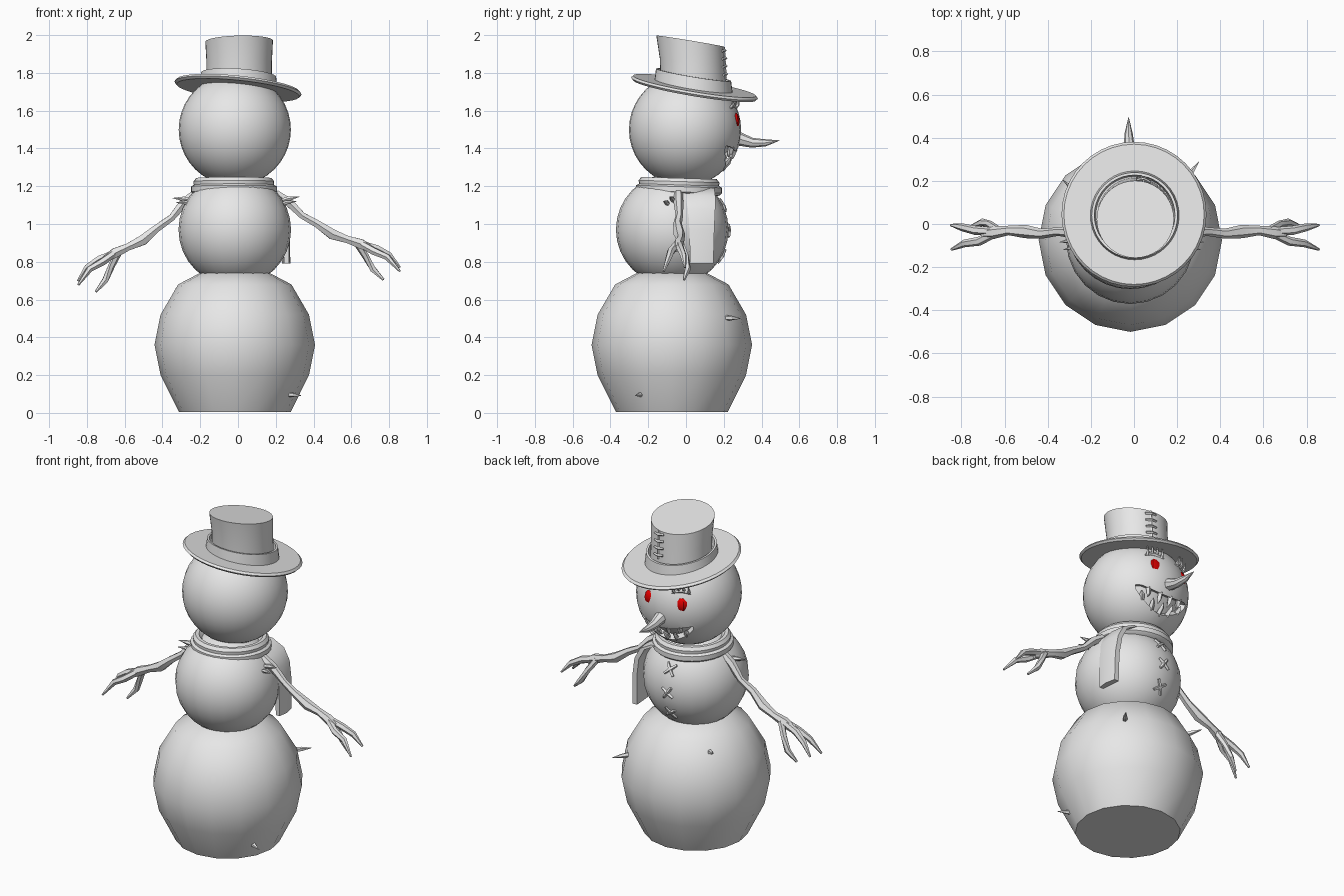
import bpy, bmesh, math
from mathutils import Vector as V

if "Cube" in bpy.data.objects:
    bpy.data.objects.remove(bpy.data.objects["Cube"])


def material(name, col):
    m = bpy.data.materials.new(name)
    m.diffuse_color = (*col, 1)
    m.use_nodes = True
    m.node_tree.nodes["Principled BSDF"].inputs["Base Color"].default_value = m.diffuse_color
    return m


GREY = material("snow_grey", (0.8, 0.8, 0.8))
RED = material("eye_red", (0.9, 0.0, 0.0))


def finish(name, bm, mat=GREY):
    bmesh.ops.recalc_face_normals(bm, faces=bm.faces)
    me = bpy.data.meshes.new(name)
    bm.to_mesh(me)
    bm.free()
    me.materials.append(mat)
    ob = bpy.data.objects.new(name, me)
    bpy.context.collection.objects.link(ob)
    return ob


def smooth(ob):
    bpy.ops.object.select_all(action='DESELECT')
    ob.select_set(True)
    bpy.context.view_layer.objects.active = ob
    bpy.ops.object.shade_smooth_by_angle(angle=math.radians(35))


def add_loft(bm, rings, cap=True):
    vs = [[bm.verts.new(p) for p in r] for r in rings]
    n = len(vs[0])
    for a, b in zip(vs, vs[1:]):
        for i in range(n):
            j = (i + 1) % n
            bm.faces.new((a[i], a[j], b[j], b[i]))
    if cap:
        bm.faces.new(vs[0])
        bm.faces.new(vs[-1])


def ring(c, r, n=32, sx=0, sy=0):
    """Horizontal circle, optionally sloped in x and y."""
    out = []
    for i in range(n):
        a = 2 * math.pi * i / n
        x, y = r * math.cos(a), r * math.sin(a)
        out.append(V(c) + V((x, y, x * sx + y * sy)))
    return out


def loft(name, rings, cap=True):
    bm = bmesh.new()
    add_loft(bm, rings, cap)
    ob = finish(name, bm)
    smooth(ob)
    return ob


def add_tube(bm, pts, radii, n=6):
    pts = [V(p) for p in pts]
    rings = []
    for i, p in enumerate(pts):
        t = pts[min(i + 1, len(pts) - 1)] - pts[max(i - 1, 0)]
        q = t.to_track_quat('Z', 'Y')
        rings.append([p + q @ V((radii[i] * math.cos(2 * math.pi * k / n),
                                 radii[i] * math.sin(2 * math.pi * k / n), 0)) for k in range(n)])
    add_loft(bm, rings)


def ball(name, c, r, seg, rows, mat=GREY, scale=(1, 1, 1)):
    bm = bmesh.new()
    bmesh.ops.create_uvsphere(bm, u_segments=seg, v_segments=rows, radius=r)
    bmesh.ops.scale(bm, vec=scale, verts=bm.verts)
    bmesh.ops.translate(bm, vec=c, verts=bm.verts)
    ob = finish(name, bm, mat)
    smooth(ob)
    return ob


# Snow balls: flattened low-poly base, torso, head
BX = -0.017
base = [(0.296, 0.005), (0.393, 0.2), (0.425, 0.36), (0.393, 0.52), (0.30, 0.68), (0.163, 0.752)]
loft("bottom_ball", [ring((BX, -0.075, z), r, 16) for r, z in base])
TORSO = V((BX, -0.073, 0.97))
ball("middle_ball", TORSO, 0.298, 24, 16)
HEAD = V((BX, -0.005, 1.5))
HR = 0.297
head = ball("head", HEAD, HR, 32, 20)


def on_head(phi, z, r=HR):
    """Point over the face: phi in degrees away from +y, z at the head surface."""
    dz = z - HEAD.z
    h = math.sqrt(HR * HR - dz * dz)
    p = math.radians(phi)
    return HEAD + V((h * math.sin(p), h * math.cos(p), dz)) * (r / HR)


# Mouth: grin carved into the head, with jagged teeth
def grin(phi):
    t = phi / 40
    return 1.335 + 0.065 * t * t, 0.012 + 0.034 * math.sqrt(max(0, 1 - t * t))


bm = bmesh.new()
sections = []
for k in range(13):
    phi = -40 + 80 * k / 12
    z, h = grin(phi)
    sections.append([on_head(phi, z - h, 0.262), on_head(phi, z + h, 0.262),
                     on_head(phi, z + h, 0.34), on_head(phi, z - h, 0.34)])
add_loft(bm, sections)
cutter = finish("mouth_cutter", bm)
mod = head.modifiers.new("mouth", 'BOOLEAN')
mod.operation, mod.solver, mod.object = 'DIFFERENCE', 'EXACT', cutter
bpy.context.view_layer.objects.active = head
bpy.ops.object.modifier_apply(modifier="mouth")
bpy.data.objects.remove(cutter)
smooth(head)

bm = bmesh.new()
for k in range(9):
    phi = -32 + 8 * k
    z, h = grin(phi)
    s = 1 if k % 2 else -1
    add_tube(bm, [on_head(phi, z + s * (h + 0.008), 0.283), on_head(phi, z + s * h * 0.3, 0.288),
                  on_head(phi + 1, z - s * h * 0.2, 0.292)], [0.017, 0.013, 0.001], 4)
finish("teeth", bm)

# Eyes and spiky brows
for side, phi in (("right", 17), ("left", -26)):
    c = on_head(phi, 1.55, 0.272)
    ball(side + "_eye", c, 0.046, 8, 6, RED, (0.95, 0.72, 1.05))
    bm = bmesh.new()
    for k in range(4):
        a = phi - 9 + 6 * k
        z = 1.615 + 0.012 * (1 if k in (1, 2) else 0)
        add_tube(bm, [on_head(a, z, 0.285), on_head(a, z + 0.01, 0.312),
                      on_head(a + 1, z + 0.035, 0.335)], [0.011, 0.008, 0.001], 5)
    add_tube(bm, [on_head(phi - 12, 1.613), on_head(phi, 1.628), on_head(phi + 12, 1.613)],
             [0.004, 0.011, 0.004], 5)
    finish(side + "_brow", bm)

# Crooked carrot nose
bm = bmesh.new()
add_tube(bm, [(-0.022, 0.24, 1.46), (-0.022, 0.29, 1.448), (-0.022, 0.35, 1.43),
              (-0.025, 0.42, 1.43), (-0.025, 0.495, 1.442)], [0.043, 0.035, 0.026, 0.019, 0.001], 8)
smooth(finish("nose", bm))

# Tilted top hat: brim, band, crown
HS = -0.165
loft("hat_brim", [ring((0, 0.045, 1.708), 0.325, 40, -0.1, HS), ring((0, 0.045, 1.72), 0.336, 40, -0.1, HS),
                  ring((0, 0.045, 1.732), 0.325, 40, -0.1, HS)])
loft("hat_band", [ring((0.003, 0.04, 1.725), 0.207, 40, -0.09, HS), ring((0.003, 0.04, 1.79), 0.199, 40, -0.06, HS),
                  ring((0.003, 0.04, 1.79), 0.187, 40, -0.06, HS), ring((0.003, 0.04, 1.74), 0.18, 40, -0.09, HS)], False)
loft("hat_crown", [ring((0.006, 0.04, 1.725), 0.174, 40, -0.09, HS), ring((0.006, 0.034, 1.85), 0.173, 40, -0.03, HS),
                   ring((0.006, 0.022, 1.968), 0.179, 40, 0.02, HS)])

# Hat seam with staples
bm = bmesh.new()
lo, hi = V((0.045, 0.21, 1.77)), V((0.045, 0.2, 1.938))
add_tube(bm, [lo, hi], [0.006, 0.006], 4)
for k in range(4):
    p = lo.lerp(hi, 0.14 + 0.25 * k)
    add_tube(bm, [p + V((-0.034, 0.002, 0.004)), p + V((0, 0.007, 0)), p + V((0.032, -0.010, -0.004))],
             [0.007, 0.008, 0.007], 4)
finish("hat_stitches", bm)

# Scarf ring and hanging tail
prof = [(0.17, 1.14), (0.215, 1.158), (0.228, 1.17), (0.228, 1.198), (0.212, 1.207),
        (0.214, 1.225), (0.2, 1.243), (0.18, 1.243), (0.15, 1.21)]
loft("scarf_ring", [ring((-0.022, -0.037, z), r, 32, 0, -0.03) for r, z in prof])
tail = [(0.13, -0.02, 0.15, 1.19), (0.205, -0.005, 0.155, 1.15), (0.243, 0.01, 0.155, 1.08),
        (0.26, 0.018, 0.15, 0.97), (0.262, 0.022, 0.145, 0.79)]
loft("scarf_tail", [[V((x - 0.018, y0, z)), V((x + 0.008, y0, z)), V((x + 0.015, (y0 + y1) / 2, z)),
                     V((x + 0.002, y1, z)), V((x - 0.028, y1, z))] for x, y0, y1, z in tail])

# Cross-stitch buttons down the chest
bm = bmesh.new()
for z, rot in ((1.10, 0.1), (0.965, -0.15), (0.83, 0.2)):
    for a in (math.pi / 4 + rot, -math.pi / 4 + rot):
        pts = []
        for s in (-1, 0, 1):
            x, pz = -0.03 + s * 0.042 * math.cos(a), z + s * 0.042 * math.sin(a)
            d = 0.301 ** 2 - (x - BX) ** 2 - (pz - TORSO.z) ** 2
            pts.append((x, TORSO.y + math.sqrt(d), pz))
        add_tube(bm, pts, [0.008, 0.011, 0.008], 4)
finish("button_stitches", bm)

# Branch arms with three crooked fingers and shoulder twigs
SH = V((0.25, -0.04, 1.13))
branches = [
    ([(0.2, -0.04, 1.16), (0.27, -0.04, 1.115), (0.34, -0.035, 1.045), (0.42, -0.045, 1.0),
      (0.50, -0.035, 0.945), (0.58, -0.03, 0.918), (0.65, -0.04, 0.895), (0.70, -0.045, 0.87)],
     [0.024, 0.026, 0.02, 0.023, 0.031, 0.022, 0.029, 0.022]),
    ([(0.65, -0.045, 0.895), (0.72, -0.08, 0.855), (0.79, -0.09, 0.825), (0.857, -0.118, 0.75)],
     [0.02, 0.021, 0.018, 0.006]),
    ([(0.65, -0.035, 0.895), (0.735, -0.03, 0.87), (0.80, -0.015, 0.835), (0.857, -0.005, 0.77)],
     [0.02, 0.021, 0.018, 0.006]),
    ([(0.63, -0.03, 0.90), (0.675, -0.002, 0.83), (0.715, 0.008, 0.76), (0.77, -0.01, 0.705)],
     [0.02, 0.018, 0.018, 0.007]),
    ([(0.22, -0.065, 1.12), (0.27, -0.075, 1.135), (0.325, -0.085, 1.145)], [0.012, 0.014, 0.001]),
    ([(0.22, -0.09, 1.10), (0.26, -0.105, 1.115), (0.31, -0.12, 1.12)], [0.012, 0.012, 0.001]),
]


def left_point(p):
    """Mirror and droop the arm a little about its shoulder."""
    d = V(p) - SH
    a = math.radians(-6)
    x, z = d.x * math.cos(a) - d.z * math.sin(a), d.x * math.sin(a) + d.z * math.cos(a)
    return V((-(SH.x + 0.018 + 1.025 * x), p[1], SH.z + 1.025 * z))


for side in ("right", "left"):
    bm = bmesh.new()
    for pts, radii in branches:
        add_tube(bm, pts if side == "right" else [left_point(p) for p in pts], radii, 6)
    smooth(finish(side + "_arm", bm))

# Small twigs stuck in the bottom ball
bm = bmesh.new()
for a, b in (((0.23, -0.22, 0.10), (0.335, -0.27, 0.092)), ((0.23, 0.19, 0.505), (0.302, 0.29, 0.5)),
             ((-0.24, 0.12, 0.62), (-0.33, 0.205, 0.66))):
    a, b = V(a), V(b)
    add_tube(bm, [a, a.lerp(b, 0.5), b], [0.015, 0.013, 0.001], 5)
finish("twigs", bm)
